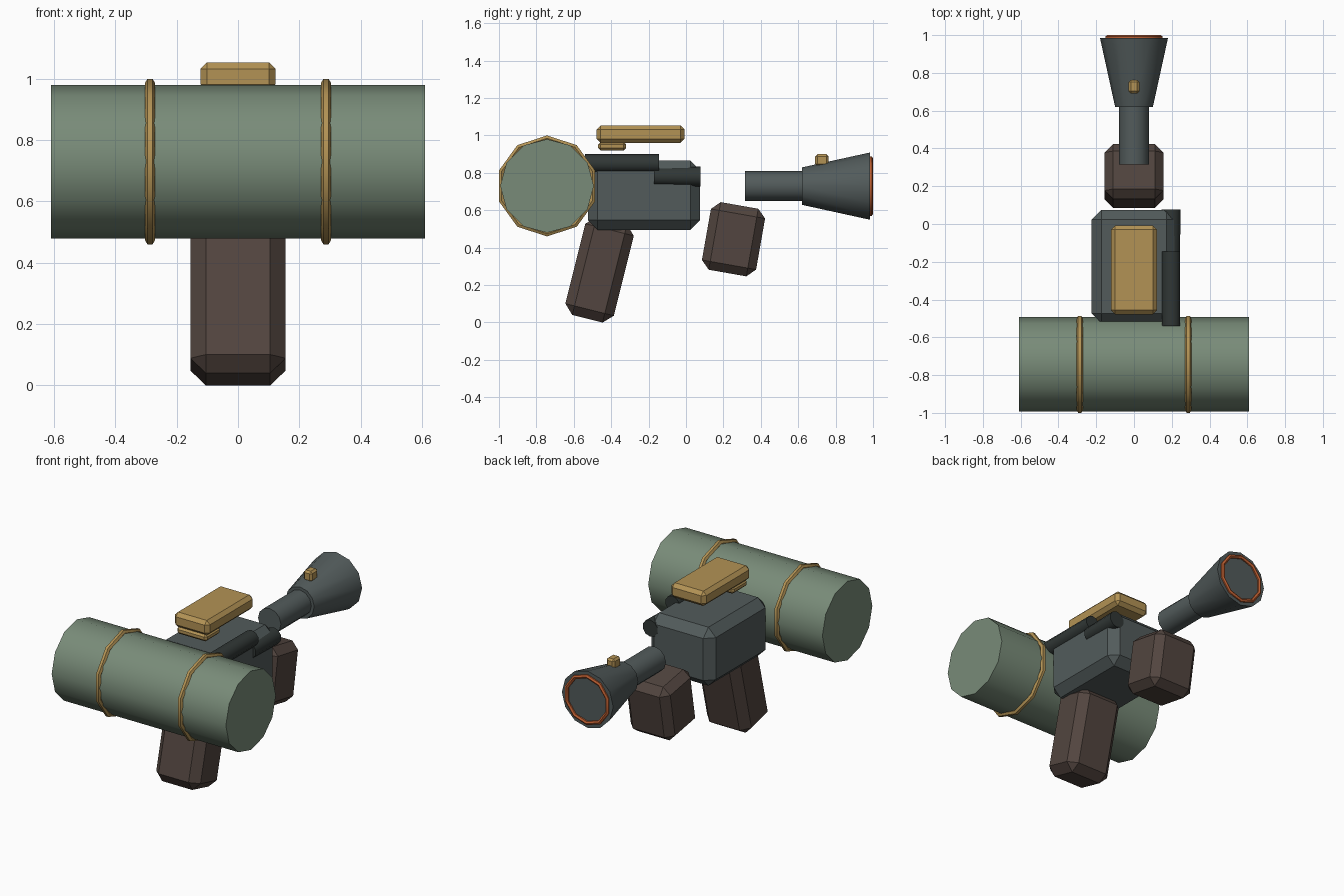
import bpy, bmesh, math
from mathutils import Vector, Matrix

if "Cube" in bpy.data.objects:
    bpy.data.objects.remove(bpy.data.objects["Cube"])


def material(name, rgb):
    m = bpy.data.materials.new(name)
    m.diffuse_color = (*rgb, 1)
    m.use_nodes = True
    m.node_tree.nodes["Principled BSDF"].inputs["Base Color"].default_value = m.diffuse_color
    return m


SLATE = material("slate", (0.085, 0.105, 0.105))
DARK = material("dark_steel", (0.03, 0.038, 0.036))
GREEN = material("green_paint", (0.19, 0.26, 0.19))
GOLD = material("gold_trim", (0.45, 0.29, 0.09))
BROWN = material("brown_grip", (0.085, 0.06, 0.05))
ORANGE = material("orange_ring", (0.5, 0.11, 0.03))


def finish(name, bm, mat, smooth=None):
    bmesh.ops.recalc_face_normals(bm, faces=bm.faces)
    mesh = bpy.data.meshes.new(name)
    bm.to_mesh(mesh)
    bm.free()
    mesh.materials.append(mat)
    ob = bpy.data.objects.new(name, mesh)
    bpy.context.collection.objects.link(ob)
    if smooth:
        bpy.ops.object.select_all(action='DESELECT')
        bpy.context.view_layer.objects.active = ob
        ob.select_set(True)
        bpy.ops.object.shade_smooth_by_angle(angle=math.radians(smooth))
    return ob


def box(name, center, size, bevel, mat, tilt=0):
    """Chamfered box, tilted about x."""
    bm = bmesh.new()
    bmesh.ops.create_cube(bm, size=1)
    bmesh.ops.scale(bm, vec=size, verts=bm.verts)
    bmesh.ops.bevel(bm, geom=bm.edges[:], offset=bevel, segments=1,
                    affect='EDGES', profile=0.5)
    bmesh.ops.transform(bm, verts=bm.verts, matrix=Matrix.Translation(center)
                        @ Matrix.Rotation(math.radians(tilt), 4, 'X'))
    return finish(name, bm, mat)


def lathe(name, axis, center, profile, n, mat, closed=False):
    """Revolve (position, radius) points about the x or y axis."""
    bm = bmesh.new()
    rings = []
    for p, r in profile:
        ring = []
        for i in range(n):
            a = 2 * math.pi * i / n
            s, c = r * math.sin(a), r * math.cos(a)
            co = Vector((p, s, c) if axis == 'X' else (s, p, c))
            ring.append(bm.verts.new(co + Vector(center)))
        rings.append(ring)
    pairs = list(zip(rings, rings[1:]))
    if closed:
        pairs.append((rings[-1], rings[0]))
    else:
        bm.faces.new(rings[0])
        bm.faces.new(rings[-1])
    for a, b in pairs:
        for i in range(n):
            j = (i + 1) % n
            bm.faces.new((a[i], a[j], b[j], b[i]))
    return finish(name, bm, mat, 50)


def hoop(name, axis, center, major, minor, n, mat):
    circle = [(minor * math.cos(k * math.pi / 3), major + minor * math.sin(k * math.pi / 3))
              for k in range(6)]
    return lathe(name, axis, center, circle, n, mat, closed=True)


# Rear tank in two halves, with two straps
TANK = (0, -0.743, 0.73)
lathe("tank_left", 'X', TANK, [(-0.61, 0.25), (0.035, 0.25)], 12, GREEN)
lathe("tank_right", 'X', TANK, [(0.035, 0.25), (0.61, 0.25)], 12, GREEN)
for side, x in (("left", -0.287), ("right", 0.287)):
    hoop("tank_strap_" + side, 'X', (x, -0.743, 0.73), 0.255, 0.017, 10, GOLD)

# Main body and the two side tubes
box("body", (0, -0.225, 0.68), (0.45, 0.6, 0.37), 0.052, SLATE)
lathe("side_tube_rear", 'Y', (0.197, 0, 0.85), [(-0.54, 0.05), (-0.145, 0.05)], 10, DARK)
lathe("side_tube_front", 'Y', (0.197, 0, 0.78), [(-0.17, 0.048), (0.077, 0.053)], 10, DARK)

# Top plate and its foot
box("top_plate", (0, -0.243, 1.007), (0.245, 0.47, 0.094), 0.022, GOLD)
box("top_plate_foot", (0, -0.395, 0.942), (0.21, 0.15, 0.046), 0.014, GOLD)

# Grips
box("rear_grip", (0, -0.462, 0.282), (0.31, 0.267, 0.54), 0.05, BROWN, -14)
box("front_grip", (0, 0.254, 0.445), (0.31, 0.294, 0.367), 0.045, BROWN, -10)

# Barrel, flared nozzle, rim ring and sight
AXIS = (0, 0, 0.729)
lathe("barrel", 'Y', AXIS, [(0.315, 0.08), (0.63, 0.08)], 12, SLATE)
lathe("nozzle", 'Y', AXIS, [(0.62, 0.1), (0.985, 0.18)], 12, SLATE)
hoop("nozzle_ring", 'Y', (0, 0.987, 0.729), 0.148, 0.013, 10, ORANGE)
box("sight", (0, 0.727, 0.867), (0.058, 0.072, 0.066), 0.012, GOLD)
